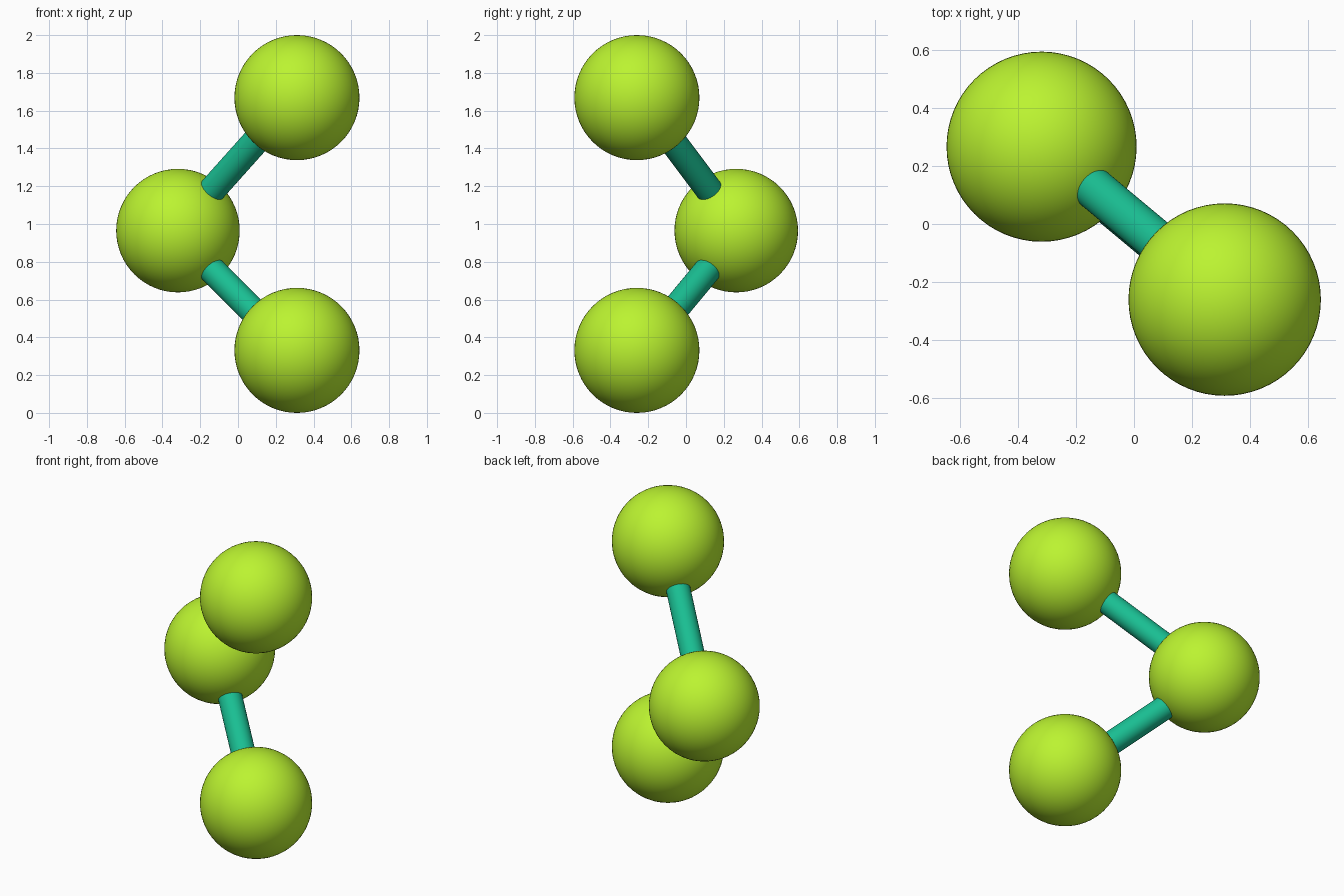
import bpy
from mathutils import Vector

if "Cube" in bpy.data.objects:
    bpy.data.objects.remove(bpy.data.objects["Cube"])


def material(name, rgb):
    m = bpy.data.materials.new(name)
    m.diffuse_color = (*rgb, 1)
    m.use_nodes = True
    m.node_tree.nodes["Principled BSDF"].inputs["Base Color"].default_value = m.diffuse_color
    return m


lime = material("lime", (0.50, 0.90, 0.03))
teal = material("teal", (0.01, 0.52, 0.29))


def finish(name, mat):
    ob = bpy.context.object
    ob.name = name
    ob.data.materials.append(mat)
    bpy.ops.object.shade_smooth_by_angle()


def ball(name, centre, radius):
    bpy.ops.mesh.primitive_uv_sphere_add(segments=64, ring_count=32,
                                         radius=radius, location=centre)
    finish(name, lime)


def rod(name, a, b, shift, radius=0.072):
    a, b = Vector(a) + Vector(shift), Vector(b) + Vector(shift)
    bpy.ops.mesh.primitive_cylinder_add(vertices=48, radius=radius,
                                        depth=(b - a).length,
                                        location=(a + b) / 2)
    bpy.context.object.rotation_euler = (b - a).to_track_quat('Z', 'Y').to_euler()
    finish(name, teal)


# Three balls in a bent chain
bottom = (0.312, -0.26, 0.331)
middle = (-0.318, 0.266, 0.965)
top = (0.312, -0.26, 1.669)
ball("bottom_ball", bottom, 0.331)
ball("middle_ball", middle, 0.327)
ball("top_ball", top, 0.331)

# Connecting rods, seated slightly off the ball centres
rod("lower_rod", middle, bottom, (0, 0, -0.026))
rod("upper_rod", middle, top, (0, 0.007, 0.013))
